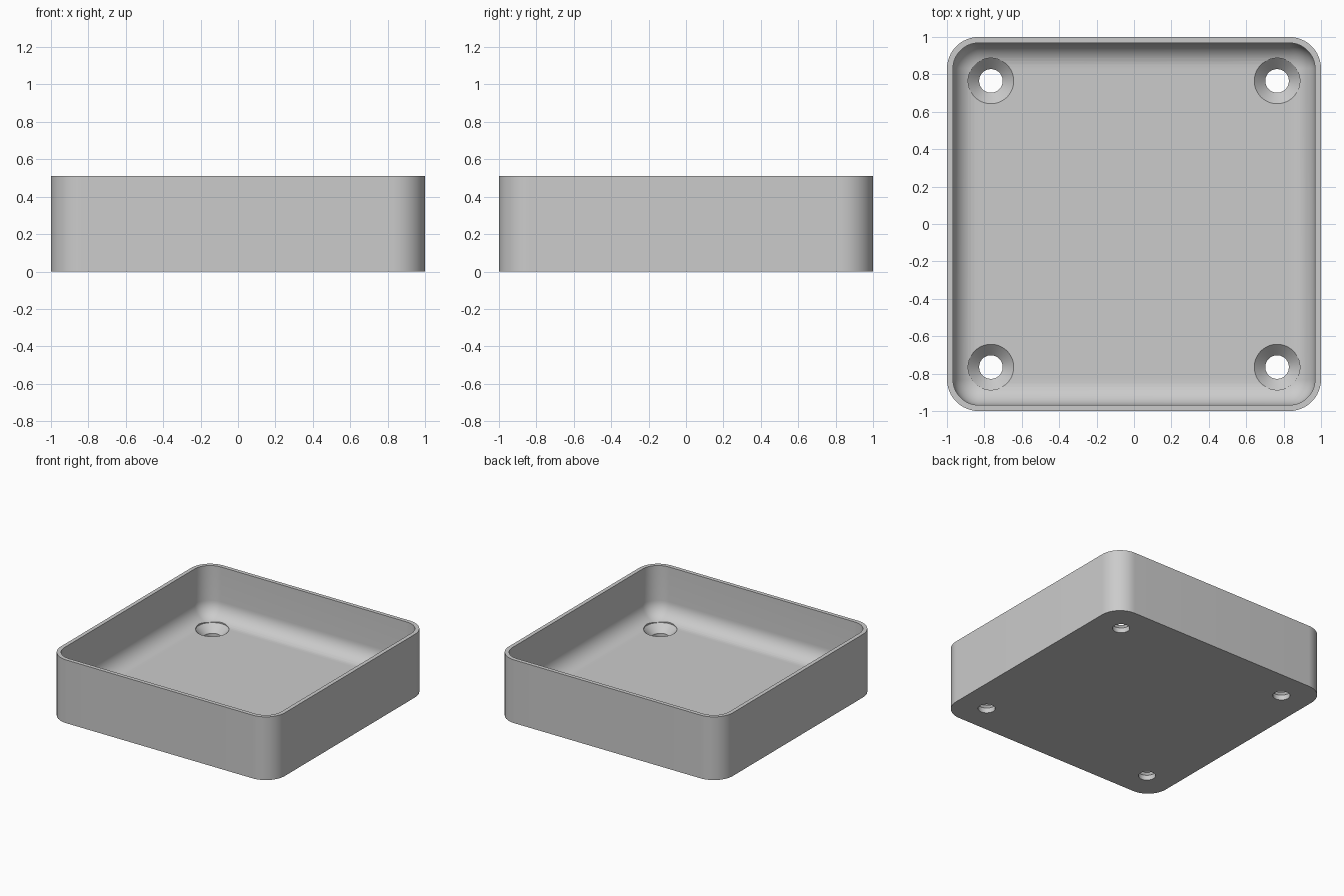
import bpy, bmesh, math

cube = bpy.data.objects.get("Cube")
if cube:
    bpy.data.objects.remove(cube, do_unlink=True)

HEIGHT, FLOOR, WALL = 0.51, 0.10, 0.032
CORNER, FILLET = 0.17, 0.13
HOLE_POS, HOLE_R, SINK_R, SINK_Z = 0.765, 0.063, 0.122, 0.04

grey = bpy.data.materials.new("plain grey")
grey.use_nodes = True
grey.diffuse_color = (0.6, 0.6, 0.6, 1)
grey.node_tree.nodes["Principled BSDF"].inputs["Base Color"].default_value = (0.6, 0.6, 0.6, 1)


def rounded_square(inset, z, steps=16):
    """Ring of points for the outer outline moved inwards by inset."""
    centre, radius = 1 - CORNER, CORNER - inset
    ring = []
    for quarter in range(4):
        mid = math.radians(45 + 90 * quarter)
        cx = math.copysign(centre, math.cos(mid))
        cy = math.copysign(centre, math.sin(mid))
        for i in range(steps + 1):
            a = math.radians(90) * (quarter + i / steps)
            ring.append((cx + radius * math.cos(a), cy + radius * math.sin(a), z))
    return ring


def circle(radius, z, steps=48):
    return [(radius * math.cos(math.tau * i / steps),
             radius * math.sin(math.tau * i / steps), z) for i in range(steps)]


def loft(name, rings, location=(0, 0, 0)):
    """Closed solid through a list of rings, capped at both ends."""
    bm = bmesh.new()
    loops = [[bm.verts.new(p) for p in ring] for ring in rings]
    for a, b in zip(loops, loops[1:]):
        for i in range(len(a)):
            j = (i + 1) % len(a)
            bm.faces.new((a[i], a[j], b[j], b[i]))
    bm.faces.new(loops[0][::-1])
    bm.faces.new(loops[-1])
    bmesh.ops.recalc_face_normals(bm, faces=bm.faces)
    mesh = bpy.data.meshes.new(name)
    bm.to_mesh(mesh)
    bm.free()
    mesh.materials.append(grey)
    obj = bpy.data.objects.new(name, mesh)
    obj.location = location
    bpy.context.collection.objects.link(obj)
    return obj


# Tray: outer wall, rim, inner wall, rounded transition to the floor
rings = [rounded_square(0, 0), rounded_square(0, HEIGHT), rounded_square(WALL, HEIGHT)]
for i in range(13):
    a = math.radians(90) * i / 12
    rings.append(rounded_square(WALL + FILLET * (1 - math.cos(a)),
                                FLOOR + FILLET * (1 - math.sin(a))))
tray = loft("tray", rings)

# Countersunk screw holes in the four corners
sink_top = SINK_Z + SINK_R - HOLE_R
for sx in (-1, 1):
    for sy in (-1, 1):
        cutter = loft("screw_hole_cutter",
                      [circle(HOLE_R, -0.1), circle(HOLE_R, SINK_Z),
                       circle(SINK_R, sink_top), circle(SINK_R, 0.4)],
                      (sx * HOLE_POS, sy * HOLE_POS, 0))
        cutter.hide_render = True
        cutter.hide_set(True)
        cut = tray.modifiers.new("screw_hole", 'BOOLEAN')
        cut.operation, cut.solver, cut.object = 'DIFFERENCE', 'EXACT', cutter

# Apply the cuts, drop the cutters, then smooth the curved faces
bpy.context.view_layer.update()
result = bpy.data.meshes.new_from_object(
    tray.evaluated_get(bpy.context.evaluated_depsgraph_get()))
tray.modifiers.clear()
tray.data = result
for obj in [o for o in bpy.data.objects if o.name.startswith("screw_hole_cutter")]:
    bpy.data.objects.remove(obj, do_unlink=True)
bpy.ops.object.select_all(action='DESELECT')
tray.select_set(True)
bpy.context.view_layer.objects.active = tray
bpy.ops.object.shade_smooth_by_angle(angle=math.radians(30))
